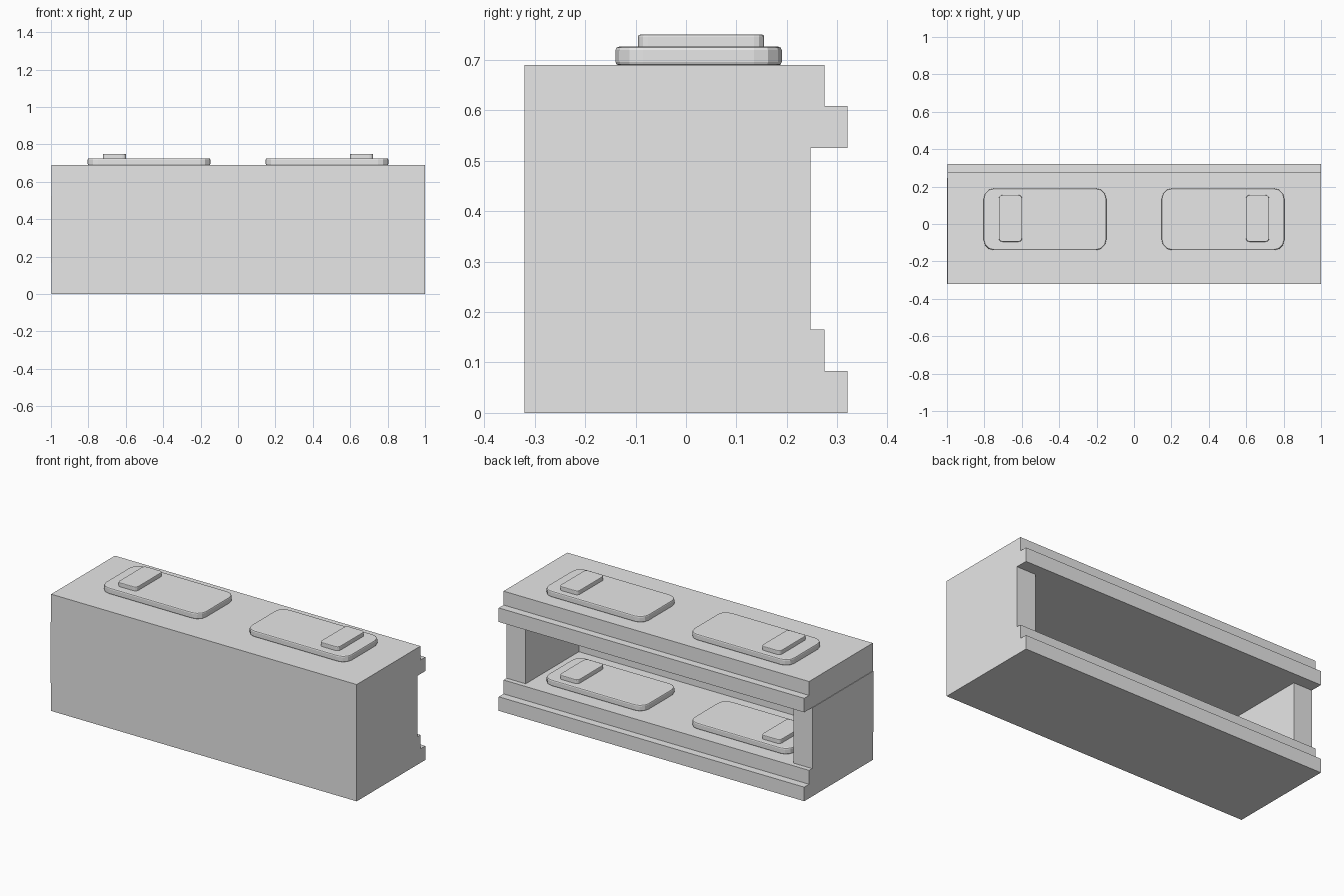
import bpy, bmesh

if "Cube" in bpy.data.objects:
    bpy.data.objects.remove(bpy.data.objects["Cube"])

grey = bpy.data.materials.new("light grey")
grey.diffuse_color = (0.8, 0.8, 0.8, 1)
grey.use_nodes = True
grey.node_tree.nodes["Principled BSDF"].inputs["Base Color"].default_value = grey.diffuse_color


def finish(bm, name):
    bmesh.ops.recalc_face_normals(bm, faces=bm.faces)
    me = bpy.data.meshes.new(name)
    bm.to_mesh(me)
    bm.free()
    me.materials.append(grey)
    ob = bpy.data.objects.new(name, me)
    bpy.context.collection.objects.link(ob)
    return ob


def extrude_x(name, profile, x0, x1):
    """Extrude a (y, z) profile along x."""
    bm = bmesh.new()
    face = bm.faces.new([bm.verts.new((x0, y, z)) for y, z in profile])
    res = bmesh.ops.extrude_face_region(bm, geom=[face])
    verts = [v for v in res["geom"] if isinstance(v, bmesh.types.BMVert)]
    bmesh.ops.translate(bm, verts=verts, vec=(x1 - x0, 0, 0))
    return finish(bm, name)


def box(name, x0, x1, y0, y1, z0, z1):
    return extrude_x(name, [(y0, z0), (y1, z0), (y1, z1), (y0, z1)], x0, x1)


def cushion(name, x0, x1, y0, y1, z0, z1, radius, lip):
    """Box with rounded plan corners and softened top and bottom rims."""
    bm = bmesh.new()
    bmesh.ops.create_cube(bm, size=1)
    for v in bm.verts:
        v.co = ((x0 + x1) / 2 + v.co.x * (x1 - x0),
                (y0 + y1) / 2 + v.co.y * (y1 - y0),
                (z0 + z1) / 2 + v.co.z * (z1 - z0))
    upright = [e for e in bm.edges
               if abs(e.verts[0].co.z - e.verts[1].co.z) > 1e-4]
    bmesh.ops.bevel(bm, geom=upright, offset=radius, segments=3,
                    profile=0.5, affect='EDGES')
    rims = [e for e in bm.edges
            if abs(e.verts[0].co.z - e.verts[1].co.z) < 1e-4]
    bmesh.ops.bevel(bm, geom=rims, offset=lip, segments=2,
                    profile=0.5, affect='EDGES')
    return finish(bm, name)


# Two stepped platforms, each with cushions on top
for level, z0, lip_z in (("lower", 0.0, 0.083), ("upper", 0.525, 0.608)):
    top = z0 + 0.165
    profile = [(-0.32, z0), (0.32, z0), (0.32, lip_z),
               (0.275, lip_z), (0.275, top), (-0.32, top)]
    extrude_x(level + "_platform", profile, -0.997, 1.0)
    for side, s in (("left", -1), ("right", 1)):
        def span(a, b):
            return sorted((s * a, s * b))
        cushion(f"{level}_{side}_mattress", *span(0.148, 0.804),
                -0.14, 0.19, top - 0.001, top + 0.036, 0.055, 0.007)
        cushion(f"{level}_{side}_pillow", *span(0.598, 0.723),
                -0.095, 0.155, top + 0.032, top + 0.06, 0.02, 0.004)

# Walls closing the lower bay
box("left_wall", -1.0, -0.875, -0.32, 0.247, 0.165, 0.525)
box("right_wall", 0.875, 1.0, -0.32, 0.247, 0.165, 0.525)
box("front_wall", -0.875, 0.875, -0.32, -0.25, 0.165, 0.525)
